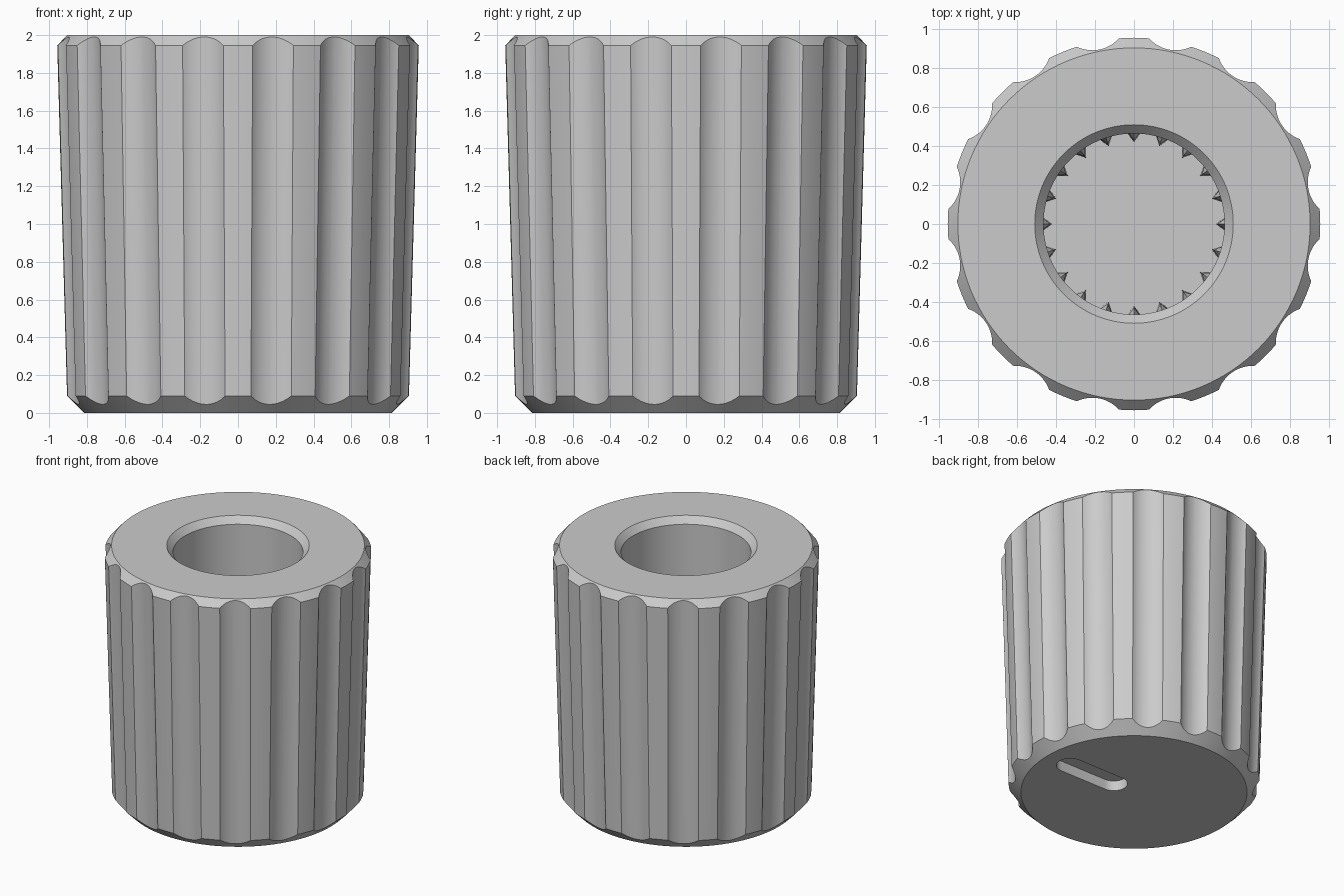
import bpy, bmesh
from math import pi, sin, cos, radians
from mathutils import Matrix, Vector

default = bpy.data.objects.get("Cube")
if default:
    bpy.data.objects.remove(default, do_unlink=True)

grey = bpy.data.materials.new("mid grey")
grey.use_nodes = True
color = (0.6, 0.6, 0.6, 1)
grey.diffuse_color = color
grey.node_tree.nodes["Principled BSDF"].inputs["Base Color"].default_value = color


def make_object(name, bm):
    bmesh.ops.recalc_face_normals(bm, faces=bm.faces)
    mesh = bpy.data.meshes.new(name)
    bm.to_mesh(mesh)
    bm.free()
    mesh.materials.append(grey)
    obj = bpy.data.objects.new(name, mesh)
    bpy.context.collection.objects.link(obj)
    return obj


def cut(target, cutter):
    mod = target.modifiers.new(cutter.name, "BOOLEAN")
    mod.operation = "DIFFERENCE"
    mod.solver = "EXACT"
    mod.object = cutter
    bpy.context.view_layer.objects.active = target
    bpy.ops.object.modifier_apply(modifier=mod.name)
    bpy.data.objects.remove(cutter, do_unlink=True)


# Tapered body with chamfered rims and a blind bore, turned from one profile
FLOOR, BORE = 0.25, 0.465
profile = [(0, 0), (0.815, 0), (0.905, 0.09), (0.957, 1.945), (0.905, 2),
           (0.51, 2), (BORE, 1.95), (BORE, FLOOR), (0, FLOOR)]
bm = bmesh.new()
points = [bm.verts.new((r, 0, z)) for r, z in profile]
edges = [bm.edges.new(pair) for pair in zip(points, points[1:])]
bmesh.ops.spin(bm, geom=points + edges, cent=(0, 0, 0), axis=(0, 0, 1),
               angle=2 * pi, steps=128, use_merge=True)
bmesh.ops.remove_doubles(bm, verts=bm.verts, dist=0.0005)
body = make_object("knob_body", bm)

# Sixteen grip flutes parallel to the sloping side
FLUTES, RADIUS = 16, 0.18
low, high = Vector((0.86 + RADIUS, 0, 0.045)), Vector((0.914 + RADIUS, 0, 1.99))
axis = high - low
tilt = axis.to_track_quat("Z", "Y").to_matrix().to_4x4()
bm = bmesh.new()
for i in range(FLUTES):
    turn = Matrix.Rotation((i + 0.5) * 2 * pi / FLUTES, 4, "Z")
    place = turn @ Matrix.Translation((low + high) / 2) @ tilt
    bmesh.ops.create_cone(bm, cap_ends=True, segments=64, radius1=RADIUS,
                          radius2=RADIUS, depth=axis.length * 1.3, matrix=place)
cut(body, make_object("flute_cutter", bm))

# Round-ended pointer slot in the underside
bm = bmesh.new()
for x in (0.19, 0.6):
    bmesh.ops.create_circle(bm, segments=32, radius=0.1,
                            matrix=Matrix.Translation((x, 0, -0.1)))
outline = bmesh.ops.convex_hull(bm, input=bm.verts)
bmesh.ops.dissolve_limit(bm, angle_limit=radians(1), verts=bm.verts, edges=bm.edges)
slot = bmesh.ops.extrude_face_region(bm, geom=bm.faces[:])
moved = [v for v in slot["geom"] if isinstance(v, bmesh.types.BMVert)]
bmesh.ops.translate(bm, verts=moved, vec=(0, 0, 0.18))
cut(body, make_object("slot_cutter", bm))

# Twenty pointed gripping teeth deep in the bore
TEETH = 20
bm = bmesh.new()
for i in range(TEETH):
    turn = Matrix.Rotation(i * 2 * pi / TEETH, 4, "Z")

    def ring(tip, half, z):
        spots = ((BORE + 0.01, -half), (tip, 0), (BORE + 0.01, half))
        return [bm.verts.new(turn @ Vector((x, y, z))) for x, y in spots]

    base, top = ring(0.42, 0.04, FLOOR - 0.01), ring(0.43, 0.034, 1.1)
    peak = bm.verts.new(turn @ Vector((BORE + 0.005, 0, 1.2)))
    bm.faces.new(base)
    for a in range(3):
        b = (a + 1) % 3
        bm.faces.new((base[a], base[b], top[b], top[a]))
        bm.faces.new((top[a], top[b], peak))
make_object("bore_teeth", bm)

# Smooth the round walls, keep the crisp rims
bpy.ops.object.select_all(action="DESELECT")
body.select_set(True)
bpy.context.view_layer.objects.active = body
bpy.ops.object.shade_smooth_by_angle(angle=radians(25))
